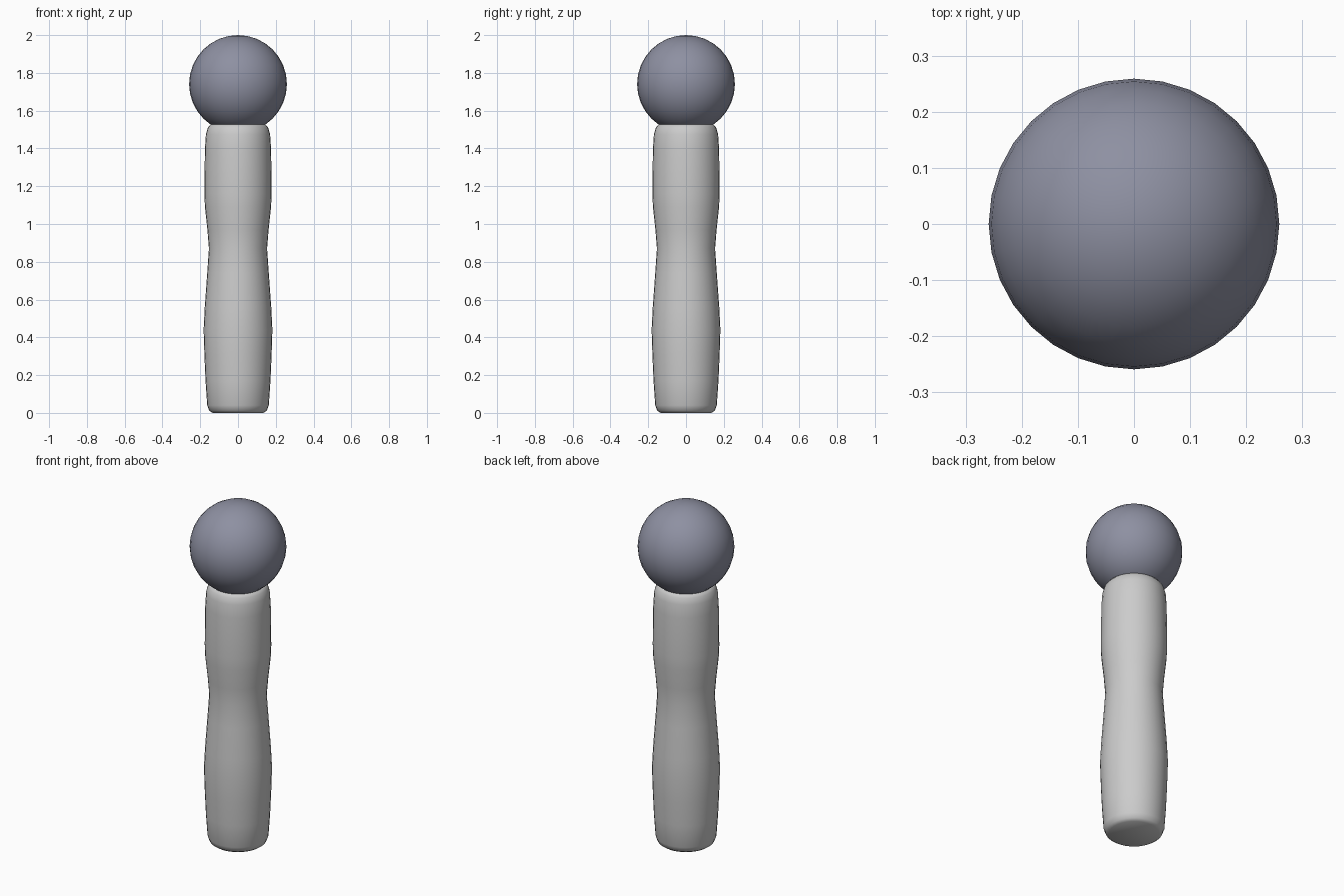
import bpy, bmesh
from math import cos, sin, pi

if "Cube" in bpy.data.objects:
    bpy.data.objects.remove(bpy.data.objects["Cube"])

SEGMENTS = 32

# Handle: turned profile (radius, height), capped at both ends
profile = [(0.135, 0.0), (0.152, 0.012), (0.163, 0.04), (0.172, 0.17),
           (0.178, 0.31), (0.182, 0.44), (0.176, 0.56), (0.163, 0.74),
           (0.154, 0.87), (0.162, 0.97), (0.175, 1.09), (0.178, 1.16),
           (0.177, 1.27), (0.175, 1.40), (0.170, 1.475), (0.160, 1.51),
           (0.143, 1.53)]

bm = bmesh.new()
rings = [[bm.verts.new((r * cos(2 * pi * i / SEGMENTS), r * sin(2 * pi * i / SEGMENTS), z))
          for i in range(SEGMENTS)] for r, z in profile]
for low, high in zip(rings, rings[1:]):
    for i in range(SEGMENTS):
        j = (i + 1) % SEGMENTS
        bm.faces.new((low[i], low[j], high[j], high[i]))
bm.faces.new(rings[0][::-1])
bm.faces.new(rings[-1])
for f in bm.faces:
    f.smooth = True
mesh = bpy.data.meshes.new("handle")
bm.to_mesh(mesh)
bm.free()
handle = bpy.data.objects.new("handle", mesh)
bpy.context.collection.objects.link(handle)

# Ball head: smooth sphere sunk slightly into the handle
bpy.ops.mesh.primitive_uv_sphere_add(segments=SEGMENTS, ring_count=16, radius=0.259,
                                     location=(0, 0, 1.741))
ball = bpy.context.object
ball.name = "ball_head"
bpy.ops.object.shade_smooth()

mat = bpy.data.materials.new("slate")
mat.diffuse_color = (0.27, 0.28, 0.36, 1)
mat.use_nodes = True
mat.node_tree.nodes["Principled BSDF"].inputs["Base Color"].default_value = mat.diffuse_color
ball.data.materials.append(mat)
